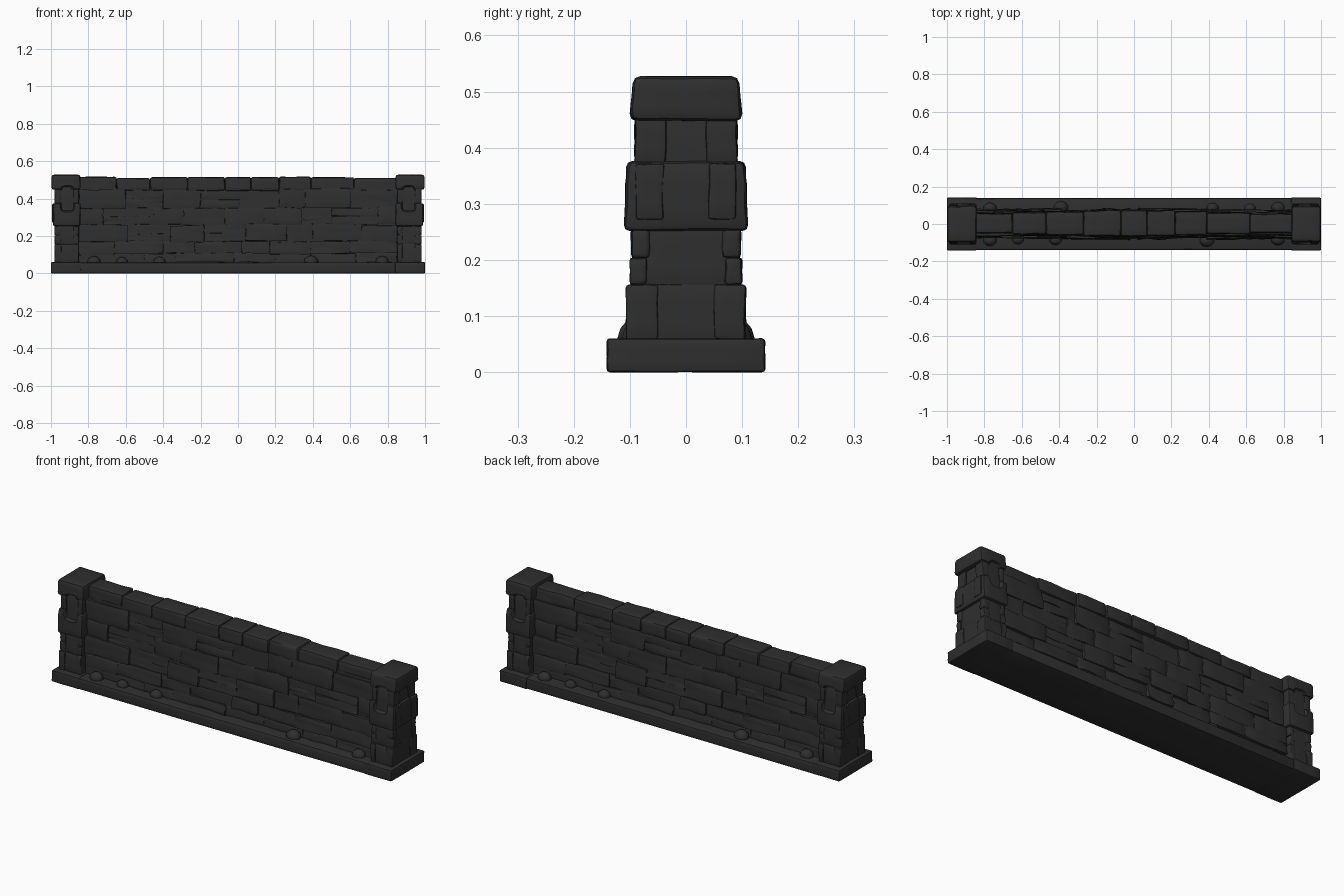
import bpy, bmesh, random
from mathutils import Vector

random.seed(7)
cube = bpy.data.objects.get("Cube")
if cube:
    bpy.data.objects.remove(cube, do_unlink=True)

stone_mat = bpy.data.materials.new("dark stone")
stone_mat.use_nodes = True
COLOR = (0.028, 0.028, 0.028, 1)
stone_mat.diffuse_color = COLOR
stone_mat.node_tree.nodes["Principled BSDF"].inputs["Base Color"].default_value = COLOR


def add_stone(bm, x, y, z, rough=0.004, taper=0.0):
    """Rough block over three (min, max) ranges; taper narrows its top in y."""
    block = bmesh.new()
    bmesh.ops.create_cube(block, size=1)
    bmesh.ops.subdivide_edges(block, edges=block.edges[:], cuts=2, use_grid_fill=True)
    for v in block.verts:
        t = v.co + Vector((0.5, 0.5, 0.5))
        spread = 1 - taper * t.z
        v.co = Vector((x[0] + (x[1] - x[0]) * t.x,
                       (y[0] + (y[1] - y[0]) * t.y) * spread,
                       z[0] + (z[1] - z[0]) * t.z))
        v.co += Vector([random.uniform(-rough, rough) * k for k in (0.7, 1, 0.6)])
    mesh = bpy.data.meshes.new("block")
    block.to_mesh(mesh)
    block.free()
    bm.from_mesh(mesh)
    bpy.data.meshes.remove(mesh)


def apply_modifiers(ob):
    bpy.context.view_layer.update()
    data = bpy.data.meshes.new_from_object(
        ob.evaluated_get(bpy.context.evaluated_depsgraph_get()))
    ob.modifiers.clear()
    ob.data = data


def shade(ob):
    bpy.ops.object.select_all(action="DESELECT")
    ob.select_set(True)
    bpy.context.view_layer.objects.active = ob
    bpy.ops.object.shade_smooth_by_angle(angle=0.7)


def finish(name, bm, bevel=0.008):
    """Turn the blocks into an object with softened, smoothly shaded edges."""
    bmesh.ops.recalc_face_normals(bm, faces=bm.faces[:])
    mesh = bpy.data.meshes.new(name)
    bm.to_mesh(mesh)
    bm.free()
    mesh.materials.append(stone_mat)
    ob = bpy.data.objects.new(name, mesh)
    bpy.context.collection.objects.link(ob)
    if bevel:
        mod = ob.modifiers.new("Soft edges", "BEVEL")
        mod.width, mod.segments = bevel, 2
        mod.limit_method, mod.angle_limit = "ANGLE", 0.9
        apply_modifiers(ob)
    shade(ob)
    return ob


def turned_copy(ob, name):
    """The wall is the same when turned half a circle about z."""
    other = bpy.data.objects.new(name, ob.data.copy())
    other.rotation_euler.z = 3.141593
    bpy.context.collection.objects.link(other)


def row(joints):
    return zip(joints, joints[1:])


# Plinth: one long slab between two end slabs
bm = bmesh.new()
add_stone(bm, (-0.845, 0.845), (-0.138, 0.138), (0, 0.058), 0.002)
for x in ((-1, -0.84), (0.84, 1)):
    add_stone(bm, x, (-0.141, 0.141), (0, 0.06), 0.001)
finish("plinth", bm, 0.006)

# Wall core: fills the joints between bricks
bm = bmesh.new()
add_stone(bm, (-0.87, 0.87), (-0.066, 0.066), (0.05, 0.46), 0.001, 0.22)
finish("wall_core", bm, 0)

# Brick courses on the front face, then the back
COURSES = [
    (0.055, 0.105, 0.076, [-0.85, -0.5, -0.33, -0.02, 0.2, 0.43, 0.63, 0.85]),
    (0.105, 0.17, 0.074, [-0.85, -0.66, -0.4, -0.23, 0.02, 0.17, 0.39, 0.6, 0.85]),
    (0.17, 0.26, 0.07, [-0.85, -0.59, -0.36, -0.18, 0.04, 0.26, 0.4, 0.66, 0.85]),
    (0.26, 0.35, 0.066, [-0.85, -0.72, -0.45, -0.29, -0.07, 0.14, 0.34, 0.5, 0.75, 0.85]),
    (0.35, 0.45, 0.06, [-0.85, -0.6, -0.4, -0.2, 0.01, 0.22, 0.36, 0.6, 0.85]),
]
bm = bmesh.new()
for z0, z1, depth, joints in COURSES:
    for x in row(joints):
        d = depth + random.uniform(-0.006, 0.008)
        lift = random.uniform(-0.006, 0.006)
        split = z1 - z0 > 0.08 and random.random() < 0.25
        mid = (z0 + z1) / 2 + lift
        spans = [(z0, mid), (mid, z1)] if split else [(z0 + lift, z1 + lift)]
        for z in spans:
            add_stone(bm, x, (-d, -0.03), z, 0.005, 0.06)
            d -= 0.004
turned_copy(finish("bricks_front", bm, 0.011), "bricks_back")

# Coping stones along the top, narrower toward the pillars
bm = bmesh.new()
for x in row([-0.86, -0.65, -0.47, -0.27, -0.07, 0.07, 0.22, 0.39, 0.62, 0.86]):
    w = 0.073 - 0.018 * abs(x[0] + x[1]) / 1.5 + random.uniform(-0.002, 0.002)
    top = random.uniform(0.508, 0.517)
    add_stone(bm, x, (-w + 0.004, w + 0.004), (0.442, top), 0.003, 0.06)
finish("coping", bm, 0.01)

# Loose rubble on the plinth
bm = bmesh.new()
for x, y, r in [(-0.77, -0.088, 0.033), (-0.62, -0.084, 0.028), (-0.42, -0.086, 0.03),
                (0.39, -0.09, 0.036), (0.77, -0.085, 0.033)]:
    made = bmesh.ops.create_icosphere(bm, subdivisions=2, radius=r)["verts"]
    for v in made:
        v.co = Vector((v.co.x * 1.1 + x, v.co.y * 0.9 + y, v.co.z + 0.06))
turned_copy(finish("rubble_front", bm, 0), "rubble_back")

# End pillar, built at +x and turned for the other end
bm = bmesh.new()
add_stone(bm, (0.856, 0.976), (-0.103, 0.103), (0.05, 0.158), 0.002, 0.03)
add_stone(bm, (0.858, 0.975), (-0.097, 0.097), (0.15, 0.27), 0.002, 0.03)
add_stone(bm, (0.86, 0.974), (-0.091, 0.091), (0.25, 0.47), 0.002, 0.05)
shaft = finish("pillar_shaft_left", bm)

# Corner stones and end panels of the pillar
bm = bmesh.new()
for z, out, inner in [((0.058, 0.156), 0.106, 0.05), ((0.156, 0.204), 0.099, 0.07),
                      ((0.204, 0.254), 0.097, 0.065), ((0.372, 0.455), 0.091, 0.036)]:
    for s in (-1, 1):
        y = sorted((s * inner, s * out))
        add_stone(bm, (0.945, 0.981), y, z, 0.002)
        add_stone(bm, (0.851, 0.88), y, z, 0.002)
add_stone(bm, (0.95, 0.993), (-0.09, -0.04), (0.272, 0.372), 0.002)
add_stone(bm, (0.95, 0.993), (0.04, 0.09), (0.272, 0.372), 0.002)
corners = finish("pillar_corners_left", bm, 0.007)

# Pillar belt and cap
bm = bmesh.new()
add_stone(bm, (0.842, 0.989), (-0.111, 0.111), (0.252, 0.376), 0.002, 0.05)
belt = finish("pillar_belt_left", bm, 0.012)
bm = bmesh.new()
add_stone(bm, (0.842, 0.997), (-0.1, 0.1), (0.448, 0.527), 0.002, 0.06)
cap = finish("pillar_cap_left", bm, 0.013)

# Rounded niches carved into belt, cap and shaft on both faces
bm = bmesh.new()
for s in (-1, 1):
    add_stone(bm, (0.872, 0.952), sorted((s * 0.082, s * 0.2)), (0.328, 0.472), 0)
cutter = finish("niche_cutter", bm, 0.025)
cutter.hide_render = True
for ob in (belt, cap):
    mod = ob.modifiers.new("Niche", "BOOLEAN")
    mod.operation, mod.object, mod.solver = "DIFFERENCE", cutter, "EXACT"
    apply_modifiers(ob)
    shade(ob)
bpy.data.objects.remove(cutter, do_unlink=True)

for ob in (shaft, corners, belt, cap):
    turned_copy(ob, ob.name.replace("left", "right"))
